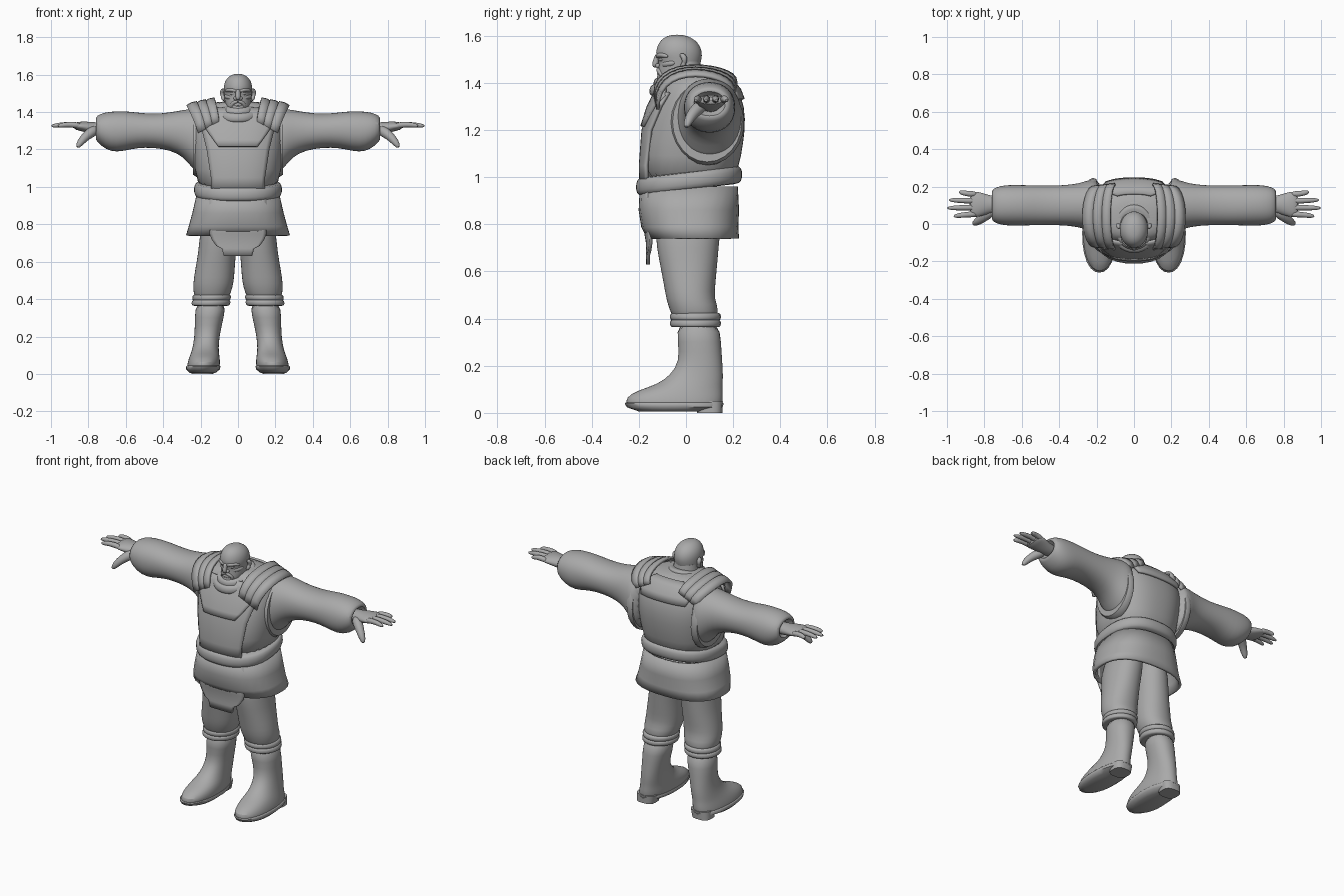
import bpy, math
from mathutils import Vector

cube = bpy.data.objects.get("Cube")
if cube:
    bpy.data.objects.remove(cube)

grey = bpy.data.materials.new("plain grey")
grey.use_nodes = True
grey.diffuse_color = (.4, .4, .4, 1)
grey.node_tree.nodes["Principled BSDF"].inputs["Base Color"].default_value = grey.diffuse_color


def finish(name, verts, faces, mirror=False, smooth=0, thick=0):
    mesh = bpy.data.meshes.new(name)
    mesh.from_pydata(verts, [], faces)
    mesh.materials.append(grey)
    part = bpy.data.objects.new(name, mesh)
    bpy.context.collection.objects.link(part)
    bpy.ops.object.select_all(action="DESELECT")
    bpy.context.view_layer.objects.active = part
    part.select_set(True)
    bpy.ops.object.mode_set(mode="EDIT")
    bpy.ops.mesh.select_all(action="SELECT")
    bpy.ops.mesh.normals_make_consistent(inside=False)
    bpy.ops.object.mode_set(mode="OBJECT")
    bpy.ops.object.shade_smooth_by_angle(angle=math.radians(50))
    if thick:
        solid = part.modifiers.new("thickness", "SOLIDIFY")
        solid.thickness, solid.offset = thick, 0
    if smooth:
        rounding = part.modifiers.new("rounding", "SUBSURF")
        rounding.levels = rounding.render_levels = smooth
    if mirror:
        part.modifiers.new("mirror", "MIRROR").use_mirror_merge = False


def skin(name, rings, sides=24, power=2, caps=True, **options):
    """Skin a row of rings, each a centre and two radius vectors."""
    verts = []
    for centre, u, v in rings:
        for i in range(sides):
            angle = math.tau * i / sides
            co, si = math.cos(angle), math.sin(angle)
            k = (abs(co) ** power + abs(si) ** power) ** (-1 / power)
            verts.append(centre + u * co * k + v * si * k)
    faces = []
    for start in range(0, len(verts) - sides, sides):
        for i in range(sides):
            a, b = start + i, start + (i + 1) % sides
            faces.append((a, b, b + sides, a + sides))
    if caps:
        faces += [tuple(range(sides)), tuple(range(len(verts) - sides, len(verts)))]
    finish(name, verts, faces, **options)


def leg_x(z):
    return .19 - .12 * z


def upright(name, rows, leg=False, slope=0, **options):
    """Rows of z, centre y, radius x, radius y; slope lifts the back."""
    skin(name, [(Vector((leg_x(z) if leg else 0, y, z)), Vector((rx, 0, 0)), Vector((0, ry, ry * slope)))
                for z, y, rx, ry in rows], mirror=leg, **options)


def band(name, z, y, rx, ry, height, bulge, **options):
    """Rounded hoop around the body or a leg."""
    rows = []
    for i in range(9):
        angle = math.pi * (i / 8 - .5)
        out = bulge * max(math.cos(angle), 0) ** .5
        rows.append((z + height / 2 * math.sin(angle), y, rx + out, ry + out))
    upright(name, rows, **options)


def sideways(name, rows, y, **options):
    """Rows of x, centre z, radius y, radius z, mirrored."""
    skin(name, [(Vector((x, y, z)), Vector((0, ry, 0)), Vector((0, 0, rz)))
                for x, z, ry, rz in rows], mirror=True, **options)


def tube(name, start, bend, end, radius, taper=0, mirror=True):
    """Round limb along a bent path, with softened ends."""
    a, b, c = Vector(start), Vector(bend), Vector(end)
    rings = []
    for i in range(9):
        t = i / 8
        along = ((b - a).lerp(c - b, t)).normalized()
        u = along.cross(Vector((.1, .3, 1))).normalized()
        r = radius * (1 - taper * t) * (1 - .5 * abs(2 * t - 1) ** 5)
        rings.append((a.lerp(b, t).lerp(b.lerp(c, t), t), u * r, along.cross(u) * r))
    skin(name, rings, sides=10, smooth=1, mirror=mirror)


def patch(name, lines, **options):
    m = len(lines[0])
    faces = [(r + i, r + i + 1, r + m + i + 1, r + m + i)
             for r in range(0, m * (len(lines) - 1), m) for i in range(m - 1)]
    finish(name, [v for line in lines for v in line], faces, thick=.014, **options)


def panel(name, rows, body, side=-1, lift=.008):
    """Plate lying on the front or back of a body; rows of z, half width."""
    lines = []
    for z, w in rows:
        low = max((b for b in body if b[0] <= z), default=body[0])
        high = min((b for b in body if b[0] > z), default=body[-1])
        f = min(max((z - low[0]) / max(high[0] - low[0], .01), 0), 1)
        _, y, rx, ry = Vector(low).lerp(Vector(high), f)
        line = []
        for i in range(17):
            x = w * (i / 8 - 1)
            depth = ry * max(1 - (abs(x) / (rx + .01)) ** 2.5, 0) ** .4
            line.append((x, y + side * (depth + lift), z))
        lines.append(line)
    patch(name, lines)


# Tunic, skirt and the plates lying on them
TORSO = [(.95, .01, .21, .2), (1.1, .02, .23, .215), (1.2, .035, .245, .217), (1.3, .05, .25, .2),
         (1.38, .055, .24, .165), (1.43, .045, .19, .13), (1.46, .03, .11, .09)]
SKIRT = [(.74, .03, .27, .187), (.79, .016, .255, .198), (.86, .012, .236, .205), (.96, .012, .213, .2)]
upright("tunic", TORSO, sides=32, power=2.5, smooth=1)
upright("skirt", SKIRT, sides=32, power=2.5, caps=False, thick=.016)
panel("front_apron", [(.63, .075), (.67, .085), (.685, .115), (.72, .14), (.75, .15), (.97, .15)], SKIRT, lift=.006)
panel("front_tabard", [(.97, .14), (1.05, .142), (1.2, .165), (1.3, .19), (1.36, .2)], TORSO, lift=0)
panel("chest_bib", [(1.215, .105), (1.25, .13), (1.3, .165), (1.345, .2), (1.39, .16), (1.42, .11)], TORSO, lift=.01)
panel("back_yoke", [(1.33, .15), (1.37, .17), (1.41, .15), (1.44, .09)], TORSO, side=1, lift=.004)

# Belt and collar
band("belt", .985, .013, .2, .19, .075, .035, slope=.12, sides=32, power=2.4)
band("lower_collar", 1.4, -.015, .1, .11, .05, .03, slope=.25, sides=32)
band("collar", 1.42, -.017, .08, .096, .05, .025, slope=.22, sides=32)

# Layered shoulder pads
for k in range(3):
    lines = []
    for step, drop in ((0, 0), (.6, 0), (1.15, .01)):
        edge = k + step
        line = []
        for i in range(15):
            angle = math.pi * (i / 14 - .5)
            s, c = math.sin(angle), max(math.cos(angle), 0)
            x_end, x_mid = .1 + .036 * edge, .125 + .047 * edge
            z_end, z_mid = 1.375 - .02 * edge + .025 * s, 1.472 - .01 * edge - drop
            line.append((x_end + (x_mid - x_end) * c, .04 + (.172 - .004 * edge) * s,
                         z_end + (z_mid - z_end) * c ** .8))
        lines.append(line)
    patch(f"shoulder_pad_{k + 1}", lines, mirror=True)

# Sleeves with armhole trim
sideways("sleeve", [(.17, 1.235, .14, .19), (.23, 1.25, .14, .17), (.27, 1.275, .125, .14), (.32, 1.293, .113, .114),
                    (.4, 1.298, .106, .094), (.5, 1.302, .106, .09), (.58, 1.302, .108, .102),
                    (.65, 1.294, .11, .111), (.71, 1.3, .106, .1), (.755, 1.312, .09, .07),
                    (.765, 1.312, .065, .05), (.72, 1.312, .05, .04)], .1, power=2.2, smooth=1)
sideways("armhole_trim", [(.2, 1.225, .15, .175), (.22, 1.23, .157, .178), (.24, 1.235, .147, .17)], .09)

# Hands
sideways("palm", [(.69, 1.31, .04, .035), (.76, 1.31, .044, .034), (.81, 1.32, .062, .03),
                  (.85, 1.325, .07, .024), (.88, 1.325, .066, .017)], .105, smooth=1)
for k, tip in enumerate((.965, 1, .99, .935)):
    y = .052 + .036 * k
    tube(f"finger_{k + 1}", (.84, y, 1.325), (.9, y, 1.34), (tip, y + .008 * (k - 1.4), 1.325), .018, taper=.3)
tube("thumb", (.75, .08, 1.31), (.82, .02, 1.28), (.86, 0, 1.21), .034, taper=.5)

# Legs and boots
upright("trouser_leg", [(.88, .02, .09, .14), (.75, .005, .105, .138), (.65, .01, .1, .125), (.55, .015, .107, .11),
                        (.48, .018, .108, .102), (.44, .036, .102, .106), (.37, .04, .08, .085)],
        leg=True, power=2.2, smooth=1)
for k in range(2):
    band(f"boot_cuff_{k + 1}", .38 + .028 * k, .04, .085, .09, .032, .018, leg=True)
upright("boot", [(.39, .05, .085, .092), (.3, .057, .077, .092), (.22, .063, .068, .091), (.16, .046, .068, .112),
                 (.12, .016, .073, .14), (.095, -.026, .08, .182), (.065, -.05, .087, .208),
                 (.035, -.05, .088, .204), (.018, -.045, .082, .19)], leg=True, power=2.2, smooth=1)
upright("boot_sole", [(.045, -.05, .088, .206), (.04, -.05, .092, .21), (.024, -.048, .09, .203),
                      (.006, -.06, .07, .14)], leg=True, power=2.2)
upright("boot_heel", [(.05, .1, .062, .056), (0, .1, .058, .054)], leg=True, power=3)

# Head
upright("neck", [(1.36, .01, .085, .08), (1.43, 0, .076, .07), (1.49, 0, .068, .06)])
upright("head", [(1.41, -.08, .035, .035), (1.415, -.07, .052, .052), (1.435, -.046, .066, .075),
                 (1.465, -.03, .073, .089), (1.495, -.025, .075, .09), (1.515, -.03, .077, .099),
                 (1.54, -.03, .077, .097), (1.57, -.032, .068, .085), (1.593, -.036, .047, .06),
                 (1.605, -.038, .02, .025)], smooth=1)
tube("nose", (0, -.115, 1.52), (0, -.13, 1.5), (0, -.132, 1.465), .014, mirror=False)
tube("nostril", (.005, -.122, 1.473), (.012, -.12, 1.473), (.02, -.113, 1.472), .011)
tube("brow", (.005, -.122, 1.51), (.045, -.12, 1.525), (.066, -.075, 1.512), .01)
tube("eye", (.018, -.108, 1.5), (.03, -.106, 1.5), (.042, -.098, 1.5), .009)
tube("cheek", (.03, -.098, 1.477), (.056, -.08, 1.48), (.066, -.045, 1.487), .014)
tube("moustache", (0, -.12, 1.457), (.035, -.115, 1.455), (.036, -.096, 1.42), .01)
tube("lower_lip", (-.022, -.108, 1.44), (0, -.125, 1.44), (.022, -.108, 1.44), .008, mirror=False)
tube("chin", (-.028, -.1, 1.42), (0, -.122, 1.42), (.028, -.1, 1.42), .014, mirror=False)
tube("ear", (.074, -.02, 1.46), (.094, .01, 1.51), (.077, -.025, 1.52), .013)
